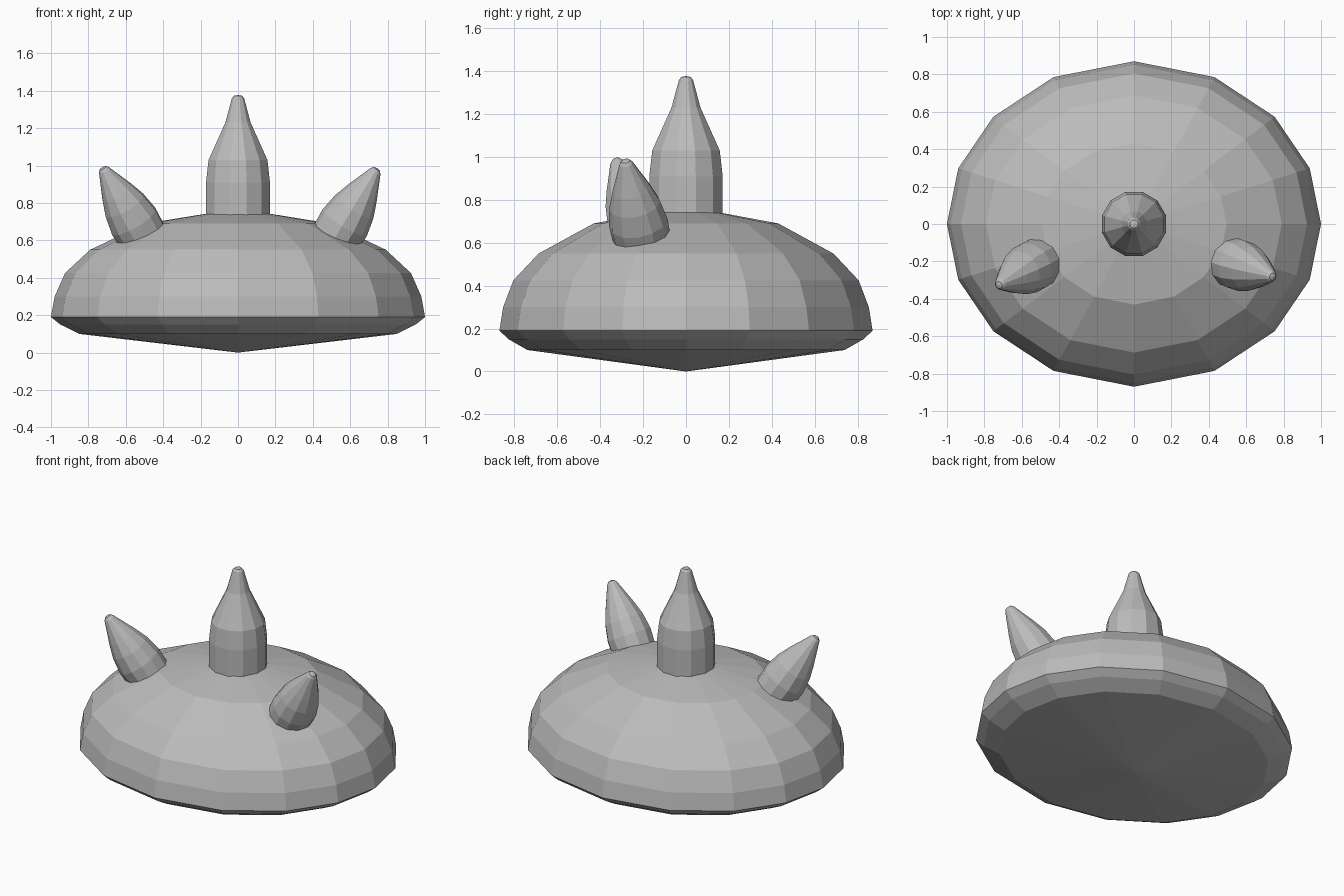
import bpy
from math import cos, sin, pi, radians
from mathutils import Vector

cube = bpy.data.objects.get("Cube")
if cube:
    bpy.data.objects.remove(cube)

grey = bpy.data.materials.new("plain grey")
grey.use_nodes = True
colour = (0.5, 0.5, 0.5, 1)
grey.diffuse_color = colour
grey.node_tree.nodes["Principled BSDF"].inputs["Base Color"].default_value = colour


def loft(name, outline, rings, bottom, top):
    """Skin a unit outline scaled along (radius, height) rings, closed by two points."""
    n = len(outline)
    verts = [(x * r, y * r, z) for r, z in rings for x, y in outline]
    faces = []
    for k in range(len(rings) - 1):
        for i in range(n):
            j = (i + 1) % n
            faces.append((k * n + i, k * n + j, (k + 1) * n + j, (k + 1) * n + i))
    low = len(verts)
    verts += [(0, 0, bottom), (0, 0, top)]
    last = (len(rings) - 1) * n
    for i in range(n):
        j = (i + 1) % n
        faces.append((low, j, i))
        faces.append((low + 1, last + i, last + j))
    mesh = bpy.data.meshes.new(name)
    mesh.from_pydata(verts, [], faces)
    mesh.materials.append(grey)
    obj = bpy.data.objects.new(name, mesh)
    bpy.context.collection.objects.link(obj)
    return obj


# Oval domed body with a shallow cone underneath
quarter = [0, 20, 41.2, 64.5]
angles = quarter + [90] + [180 - a for a in quarter[:0:-1]]
angles += [a + 180 for a in angles]
oval = [(cos(radians(a)), 0.87 * sin(radians(a))) for a in angles]
body_rings = [(0.85, 0.10), (0.95, 0.15), (1.0, 0.19), (0.98, 0.30),
              (0.925, 0.425), (0.79, 0.55), (0.495, 0.69)]
loft("body", oval, body_rings, 0, 0.77)

# Upright centre horn
sides = 12
circle = [(cos(2 * pi * (i + 0.5) / sides), sin(2 * pi * (i + 0.5) / sides))
          for i in range(sides)]
centre_rings = [(0.177, 0.68), (0.177, 0.91), (0.163, 1.03),
                (0.07, 1.23), (0.034, 1.36), (0.022, 1.373)]
loft("centre_horn", circle, centre_rings, 0.68, 1.377)

# Pair of leaning side horns
horn_rings = [(0.132, -0.12), (0.138, 0.07), (0.12, 0.17),
              (0.09, 0.255), (0.032, 0.395), (0.02, 0.41)]
for name, base, tip in (
        ("left_horn", (0.535, -0.21, 0.635), (0.732, -0.278, 0.965)),
        ("right_horn", (-0.525, -0.215, 0.645), (-0.722, -0.326, 0.985))):
    horn = loft(name, circle, horn_rings, -0.12, 0.415)
    axis = Vector(tip) - Vector(base)
    horn.location = base
    horn.rotation_mode = 'QUATERNION'
    horn.rotation_quaternion = axis.to_track_quat('Z', 'Y')
